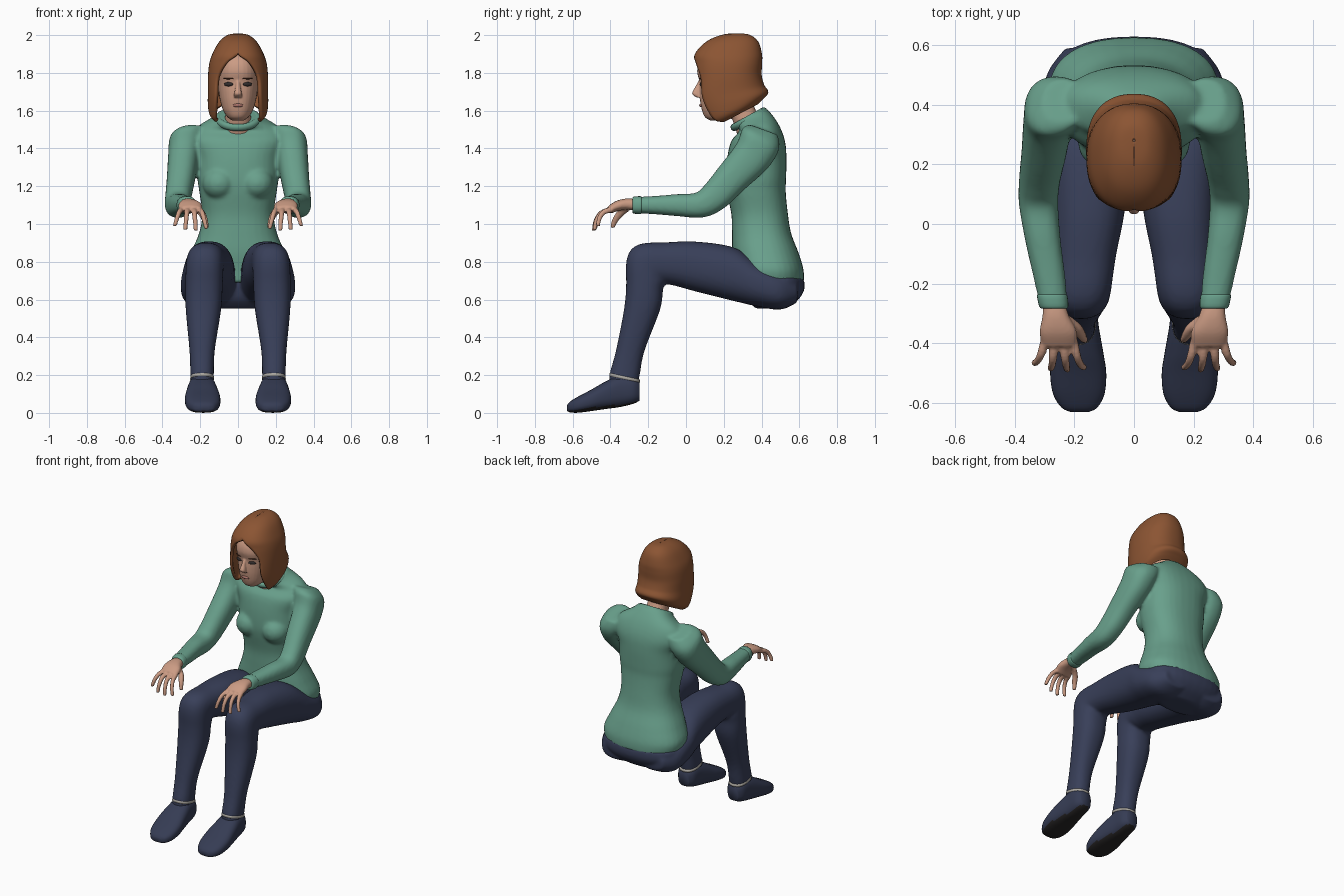
import bpy, bmesh
from math import sin, cos, pi, radians, copysign
from mathutils import Matrix, Vector

cube = bpy.data.objects.get("Cube")
if cube:
    bpy.data.objects.remove(cube)


def material(name, r, g, b):
    mat = bpy.data.materials.new(name)
    mat.use_nodes = True
    mat.diffuse_color = (r, g, b, 1)
    shader = next(n for n in mat.node_tree.nodes if n.type == "BSDF_PRINCIPLED")
    shader.inputs["Base Color"].default_value = (r, g, b, 1)
    shader.inputs["Roughness"].default_value = .8
    return mat


GREEN = material("sweater green", .14, .35, .26)
NAVY = material("trouser navy", .04, .05, .1)
SHOE = material("shoe navy", .036, .045, .088)
SOLE = material("sole black", .02, .018, .018)
SKIN = material("skin", .6, .33, .23)
HAIR = material("hair auburn", .26, .09, .033)
PART = material("dark brown", .07, .025, .012)
SOCK = material("sock grey", .42, .4, .36)
LIPS = material("lips", .4, .17, .14)
DARK = material("eye dark", .03, .025, .025)


def spline(keys, steps):
    """Smooth interpolation through a list of equal-length tuples."""
    out = []
    for i in range(len(keys) - 1):
        a, b, c, d = (keys[max(i - 1, 0)], keys[i], keys[i + 1],
                      keys[min(i + 2, len(keys) - 1)])
        for s in range(steps):
            t = s / steps
            out.append([q + t / 2 * (r - p + t * (2*p - 5*q + 4*r - w + t * (3 * (q - r) + w - p)))
                        for p, q, r, w in zip(a, b, c, d)])
    return out + [list(keys[-1])]


def power(v, e):
    return copysign(abs(v) ** e, v)


def loft(bm, keys, side=1, n=32, steps=6, square=.85):
    """Skin over sections (y, z, x, half width, half depth, tilt, front gap)."""
    keys = [tuple(k) + (0,) * (7 - len(k)) for k in keys]
    is_open = any(k[6] for k in keys)
    rings = []
    for y, z, x, w, d, tilt, gap in spline(keys, steps):
        gap, tilt = radians(max(gap, 0)), radians(tilt)
        ring = []
        for i in range(n):
            a = gap + (2 * pi - 2 * gap) * i / (n - 1 if is_open else n)
            depth = -d * power(cos(a), square)
            ring.append(bm.verts.new((side * (x + w * power(sin(a), square)),
                                      y + depth * cos(tilt), z + depth * sin(tilt))))
        rings.append(ring)
    for lower, upper in zip(rings, rings[1:]):
        for i in range(n - 1 if is_open else n):
            j = (i + 1) % n
            bm.faces.new((lower[i], lower[j], upper[j], upper[i]))
    if is_open:
        bmesh.ops.remove_doubles(bm, verts=bm.verts[:], dist=.0005)
    else:
        bm.faces.new(rings[0])
        bm.faces.new(rings[-1][::-1])


def ball(bm, place, size, turn=0):
    matrix = (Matrix.Translation(place) @ Matrix.Rotation(turn, 4, "Z")
              @ Matrix.Diagonal(Vector(size).to_4d()))
    bmesh.ops.create_uvsphere(bm, u_segments=24, v_segments=14, radius=1, matrix=matrix)


def finish(name, bm, *mats, voxel=0, relax=5):
    bmesh.ops.recalc_face_normals(bm, faces=bm.faces[:])
    mesh = bpy.data.meshes.new(name)
    bm.to_mesh(mesh)
    bm.free()
    obj = bpy.data.objects.new(name, mesh)
    bpy.context.collection.objects.link(obj)
    for mat in mats:
        mesh.materials.append(mat)
    for face in mesh.polygons:
        face.use_smooth = True
    if voxel:  # fuse overlapping volumes into one soft skin
        fuse = obj.modifiers.new("fuse", "REMESH")
        fuse.mode, fuse.voxel_size, fuse.use_smooth_shade = "VOXEL", voxel, True
        soft = obj.modifiers.new("soften", "SMOOTH")
        soft.factor, soft.iterations = .5, relax
    return obj


# Sweater: torso, bust and sleeves
sweater = bmesh.new()
loft(sweater, [(.445, .69, 0, .27, .18), (.44, .76, 0, .285, .182), (.42, .85, 0, .25, .175),
               (.4, .95, 0, .207, .157), (.39, 1.05, 0, .19, .15), (.372, 1.17, 0, .205, .156),
               (.37, 1.24, 0, .215, .16), (.375, 1.35, 0, .218, .157), (.382, 1.44, 0, .25, .142),
               (.388, 1.51, 0, .22, .105, 8), (.35, 1.555, 0, .135, .1, 24),
               (.333, 1.575, 0, .11, .09, 29)])
for side in (1, -1):
    ball(sweater, (side * .1, .275, 1.215), (.088, .09, .085))
    loft(sweater, [(.41, 1.5, .235, .07, .08, 160), (.395, 1.45, .27, .09, .112, 150),
                   (.35, 1.36, .287, .083, .105, 142), (.24, 1.24, .302, .075, .09, 139),
                   (.15, 1.145, .316, .069, .08, 130), (.07, 1.1, .32, .066, .068, 105),
                   (-.05, 1.1, .306, .06, .058, 90), (-.17, 1.1, .285, .054, .048, 90),
                   (-.28, 1.1, .268, .046, .042, 90)], side)
finish("sweater", sweater, GREEN, voxel=.011)

# Sleeve cuffs and collar
for side, label in ((1, "left"), (-1, "right")):
    cuff = bmesh.new()
    loft(cuff, [(-.235, 1.1, .275, .046, .042, 90), (-.242, 1.1, .274, .051, .047, 90),
                (-.275, 1.1, .269, .049, .045, 90), (-.284, 1.1, .268, .042, .038, 90)], side, steps=3)
    finish(label + "_cuff", cuff, GREEN)
bpy.ops.mesh.primitive_torus_add(major_radius=.092, minor_radius=.016, major_segments=40,
                                 location=(0, .333, 1.555), rotation=(radians(29), 0, 0))
collar = bpy.context.object
collar.name = "collar"
collar.scale = (1.12, 1, 1.2)
collar.data.materials.append(GREEN)
bpy.ops.object.shade_smooth()

# Trousers: pelvis and two bent legs
trousers = bmesh.new()
loft(trousers, [(.45, .552, 0, .14, .08), (.46, .6, 0, .235, .135),
                (.47, .655, 0, .277, .157), (.47, .715, 0, .275, .154)])
for side in (1, -1):
    loft(trousers, [(.59, .64, .14, .09, .055, -90), (.5, .645, .15, .143, .098, -90),
                    (.38, .68, .156, .147, .117, -90), (.25, .735, .152, .137, .142, -90),
                    (.05, .775, .152, .122, .132, -90), (-.1, .79, .165, .106, .114, -80),
                    (-.2, .78, .175, .1, .125, -45), (-.217, .68, .18, .099, .1, -5),
                    (-.232, .55, .183, .094, .096), (-.295, .33, .19, .067, .076),
                    (-.325, .2, .19, .062, .08), (-.33, .13, .19, .06, .07)], side)
finish("trousers", trousers, NAVY, voxel=.011)

for side, label in ((1, "left"), (-1, "right")):
    # Shoe with a dark underside
    shoe = bmesh.new()
    loft(shoe, [(-.245, .115, .19, .04, .05, 90), (-.28, .12, .19, .063, .072, 90),
                (-.35, .115, .19, .073, .084, 90), (-.43, .092, .189, .086, .072, 90),
                (-.5, .067, .187, .094, .057, 90), (-.57, .044, .185, .086, .043, 90),
                (-.615, .031, .183, .06, .028, 90), (-.63, .026, .182, .03, .014, 90)], side, square=.75)
    obj = finish(label + "_shoe", shoe, SHOE, SOLE)
    for face in obj.data.polygons:
        face.material_index = int(face.normal.z < -.75)

    # Sock edge showing at the ankle
    sock = bmesh.new()
    loft(sock, [(-.325, .178, .19, .063, .083, -12), (-.325, .194, .19, .062, .082, -12)], side, steps=2)
    finish(label + "_sock", sock, SOCK)

    # Hand: palm, four curled fingers and thumb
    hand = bmesh.new()
    loft(hand, [(-.26, 1.1, .268, .036, .031, 90), (-.31, 1.105, .262, .045, .03, 95),
                (-.36, 1.097, .254, .062, .027, 105), (-.405, 1.075, .25, .06, .021, 115)], side)
    for i in range(4):
        x, fan = .203 + .032 * i, .008 * (i - 1.5)
        reach = (.93, 1, .96, .78)[i]
        path = [(0, 0), (-.055, -.018), (-.085, -.06), (-.096, -.112)]
        loft(hand, [(-.392 + dy * reach, 1.077 + dz * reach, x + fan * k,
                     .0155 - .0015 * k, .0155 - .0015 * k, 100 + 25 * k)
                    for k, (dy, dz) in enumerate(path)], side, n=12, steps=4)
    loft(hand, [(-.31, 1.09, .235, .02, .024, 110), (-.345, 1.06, .195, .02, .02, 130),
                (-.375, 1.02, .175, .016, .016, 150), (-.39, .98, .165, .011, .011, 165)],
         side, n=12, steps=4)
    finish(label + "_hand", hand, SKIN, voxel=.006, relax=3)

# Head with neck and nose
head = bmesh.new()
loft(head, [(.165, 1.548, 0, .03, .035), (.178, 1.565, 0, .055, .077), (.19, 1.6, 0, .078, .105),
            (.21, 1.65, 0, .094, .135), (.22, 1.7, 0, .103, .148), (.225, 1.75, 0, .109, .153),
            (.222, 1.81, 0, .112, .163), (.225, 1.87, 0, .1, .148), (.23, 1.93, 0, .06, .09)])
loft(head, [(.345, 1.49, 0, .075, .075, 22), (.3, 1.6, 0, .066, .066, 10), (.27, 1.7, 0, .066, .066)])
loft(head, [(.078, 1.76, 0, .01, .01), (.066, 1.725, 0, .013, .018),
            (.055, 1.69, 0, .02, .023), (.07, 1.67, 0, .02, .014)])
finish("head", head, SKIN, voxel=.005, relax=3)

# Painted face details
for side, label in ((1, "left"), (-1, "right")):
    for name, mat, z, y, size in (("eye", DARK, 1.74, .084, (.025, .008, .011)),
                                  ("eyebrow", PART, 1.77, .081, (.03, .008, .004))):
        detail = bmesh.new()
        ball(detail, (side * .05, y, z), size, side * .35)
        finish(label + "_" + name, detail, mat)
mouth = bmesh.new()
ball(mouth, (0, .082, 1.628), (.028, .012, .01))
finish("mouth", mouth, LIPS)

# Bobbed hair, open around the face
hair = bmesh.new()
loft(hair, [(.28, 2, 0, .003, .004), (.265, 1.993, 0, .05, .07), (.245, 1.96, 0, .092, .13),
            (.225, 1.9, 0, .126, .168), (.222, 1.85, 0, .143, .172, 0, 22),
            (.22, 1.78, 0, .15, .172, 2, 40), (.225, 1.7, 0, .15, .184, 10, 45),
            (.248, 1.64, 0, .151, .188, 18, 48), (.255, 1.6, 0, .144, .165, 25, 52),
            (.262, 1.58, 0, .12, .13, 28, 62)], n=49)
shell = finish("hair", hair, HAIR).modifiers.new("thickness", "SOLIDIFY")
shell.thickness, shell.offset = .018, 0

# Centre parting line
parting = bmesh.new()
loft(parting, [(.05, 1.895, 0, .003, .004), (.107, 1.961, 0, .003, .004, 30),
               (.193, 1.999, 0, .003, .004, 60), (.27, 2.005, 0, .003, .004, 90)], n=8)
finish("hair_parting", parting, PART)
